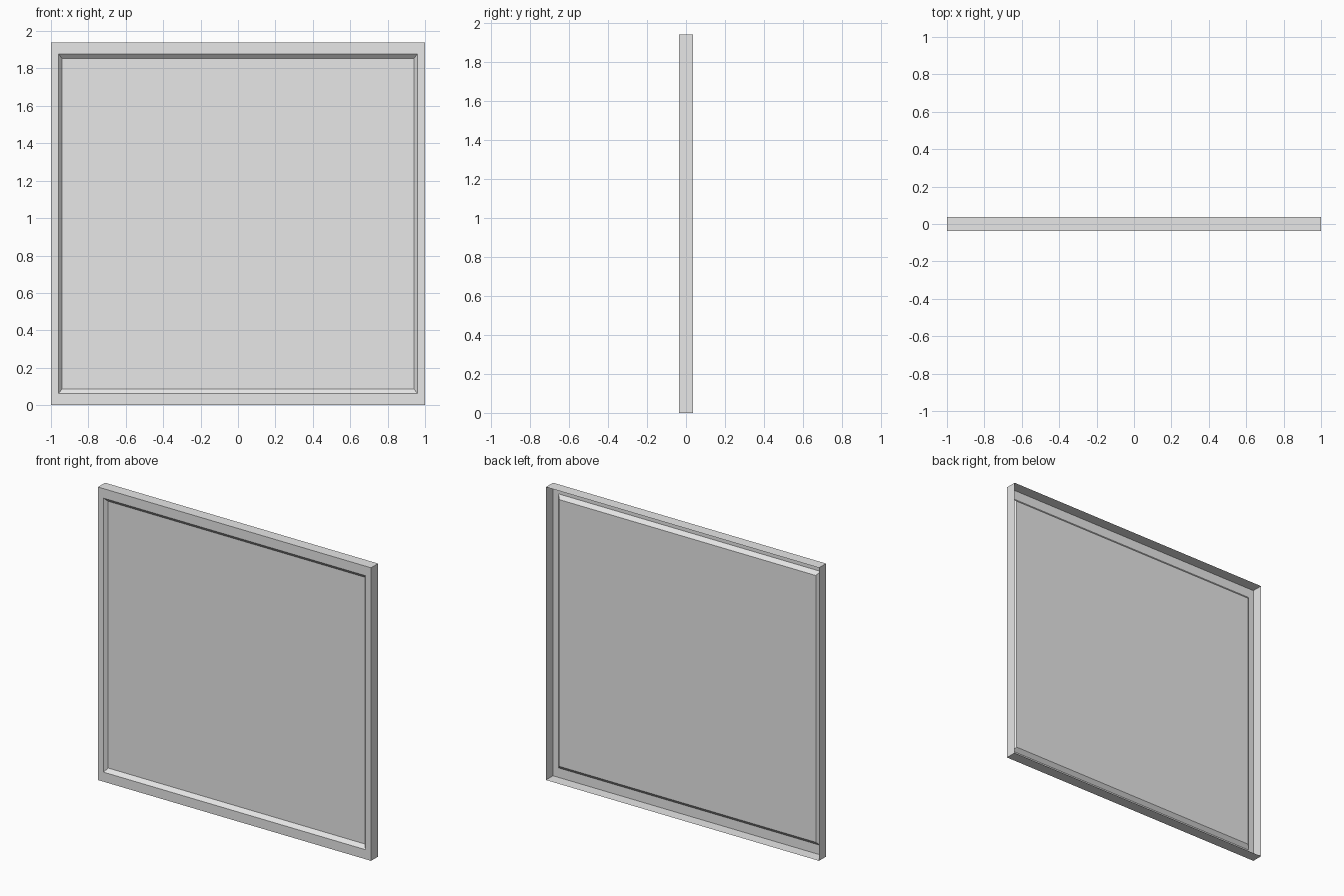
import bpy
import bmesh

cube = bpy.data.objects.get("Cube")
if cube:
    bpy.data.objects.remove(cube, do_unlink=True)

WIDTH, HEIGHT, DEPTH = 2.0, 1.94, 0.074
FRONT, BACK = -DEPTH / 2, DEPTH / 2
RECESS = FRONT + 0.022

grey = bpy.data.materials.new("light grey")
grey.use_nodes = True
colour = (0.8, 0.8, 0.8, 1.0)
grey.diffuse_color = colour
grey.node_tree.nodes["Principled BSDF"].inputs["Base Color"].default_value = colour


def rectangle(bm, inset_x, inset_z, y):
    """Add a ring of four corners, inset from the outer outline."""
    x = WIDTH / 2 - inset_x
    low, high = inset_z, HEIGHT - inset_z
    return [bm.verts.new((px, y, pz))
            for px, pz in ((-x, low), (x, low), (x, high), (-x, high))]


def bridge(bm, outer, inner):
    """Join two rings with four flat faces."""
    for i in range(4):
        j = (i + 1) % 4
        bm.faces.new((outer[i], outer[j], inner[j], inner[i]))


def finish(bm, name):
    mesh = bpy.data.meshes.new(name)
    bm.to_mesh(mesh)
    bm.free()
    mesh.materials.append(grey)
    obj = bpy.data.objects.new(name, mesh)
    bpy.context.collection.objects.link(obj)


# Thin open-backed frame: outer walls, flat front border, sloped inner edge
bm = bmesh.new()
rings = [rectangle(bm, *ring) for ring in (
    (0, 0, BACK),
    (0, 0, FRONT),
    (0.041, 0.063, FRONT),
    (0.06, 0.087, RECESS),
)]
for outer, inner in zip(rings, rings[1:]):
    bridge(bm, outer, inner)
finish(bm, "frame")

# Flat sheet filling the recess
bm = bmesh.new()
bm.faces.new(rectangle(bm, 0.06, 0.087, RECESS))
finish(bm, "panel")
